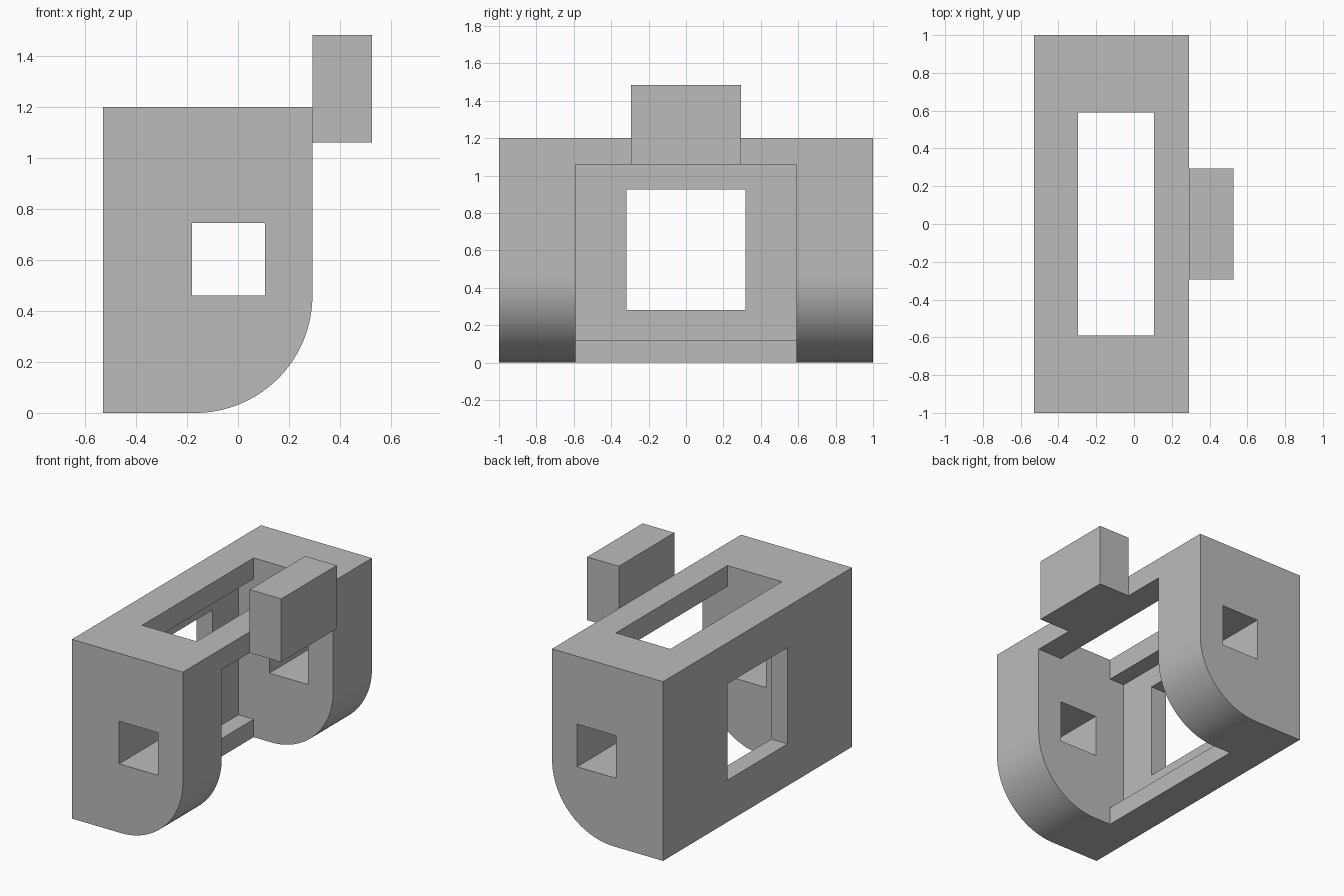
import bpy
import bmesh
from math import sin, cos, pi

cube = bpy.data.objects.get("Cube")
if cube:
    bpy.data.objects.remove(cube, do_unlink=True)

grey = bpy.data.materials.new("plain grey")
grey.use_nodes = True
color = (0.5, 0.5, 0.5, 1)
grey.diffuse_color = color
grey.node_tree.nodes["Principled BSDF"].inputs["Base Color"].default_value = color


def extrude_profile(name, points, half_depth):
    """Extrude an x-z outline along y, centred on y = 0."""
    bm = bmesh.new()
    face = bm.faces.new([bm.verts.new((x, -half_depth, z)) for x, z in points])
    ring = bmesh.ops.extrude_face_region(bm, geom=[face])["geom"]
    moved = [v for v in ring if isinstance(v, bmesh.types.BMVert)]
    bmesh.ops.translate(bm, verts=moved, vec=(0, 2 * half_depth, 0))
    bmesh.ops.recalc_face_normals(bm, faces=bm.faces)
    mesh = bpy.data.meshes.new(name)
    bm.to_mesh(mesh)
    bm.free()
    mesh.materials.append(grey)
    obj = bpy.data.objects.new(name, mesh)
    bpy.context.collection.objects.link(obj)
    return obj


def box(name, x0, x1, z0, z1, half_depth):
    return extrude_profile(name, [(x0, z0), (x1, z0), (x1, z1), (x0, z1)], half_depth)


def cut(target, cutter):
    cutter.hide_render = True
    mod = target.modifiers.new("cut", "BOOLEAN")
    mod.operation = "DIFFERENCE"
    mod.solver = "EXACT"
    mod.object = cutter
    bpy.context.view_layer.objects.active = target
    bpy.ops.object.modifier_apply(modifier=mod.name)
    bpy.data.objects.remove(cutter, do_unlink=True)


left, right, top = -0.53, 0.292, 1.2
radius, steps = 0.46, 32

# Body: block with one large rounded lower edge
outline = [(right, top), (left, top), (left, 0)]
for i in range(steps + 1):
    a = -pi / 2 + pi / 2 * i / steps
    outline.append((right - radius + radius * cos(a), radius + radius * sin(a)))
body = extrude_profile("body", outline, 1)

# Central channel, open to the front and below, with the opening in the top
# and a lip along the foot of the rear wall
lip, wall, bar, ceiling = -0.297, -0.41, 0.106, 1.06
cut(body, extrude_profile("channel_cutter", [
    (wall, 0.12), (lip, 0.12), (lip, -0.2), (0.6, -0.2), (0.6, ceiling),
    (bar, ceiling), (bar, 1.4), (lip, 1.4), (lip, ceiling), (wall, ceiling)], 0.59))

# Window in the rear wall, and square holes through both end blocks
cut(body, box("window_cutter", -0.7, -0.35, 0.28, 0.925, 0.318))
cut(body, box("end_hole_cutter", -0.18, bar, 0.46, 0.745, 1.2))

# Raised block on the front bar
block = box("raised_block", right, 0.526, ceiling, 1.483, 0.294)

for obj in (body, block):
    bpy.ops.object.select_all(action="DESELECT")
    obj.select_set(True)
    bpy.context.view_layer.objects.active = obj
    bpy.ops.object.shade_smooth_by_angle()
